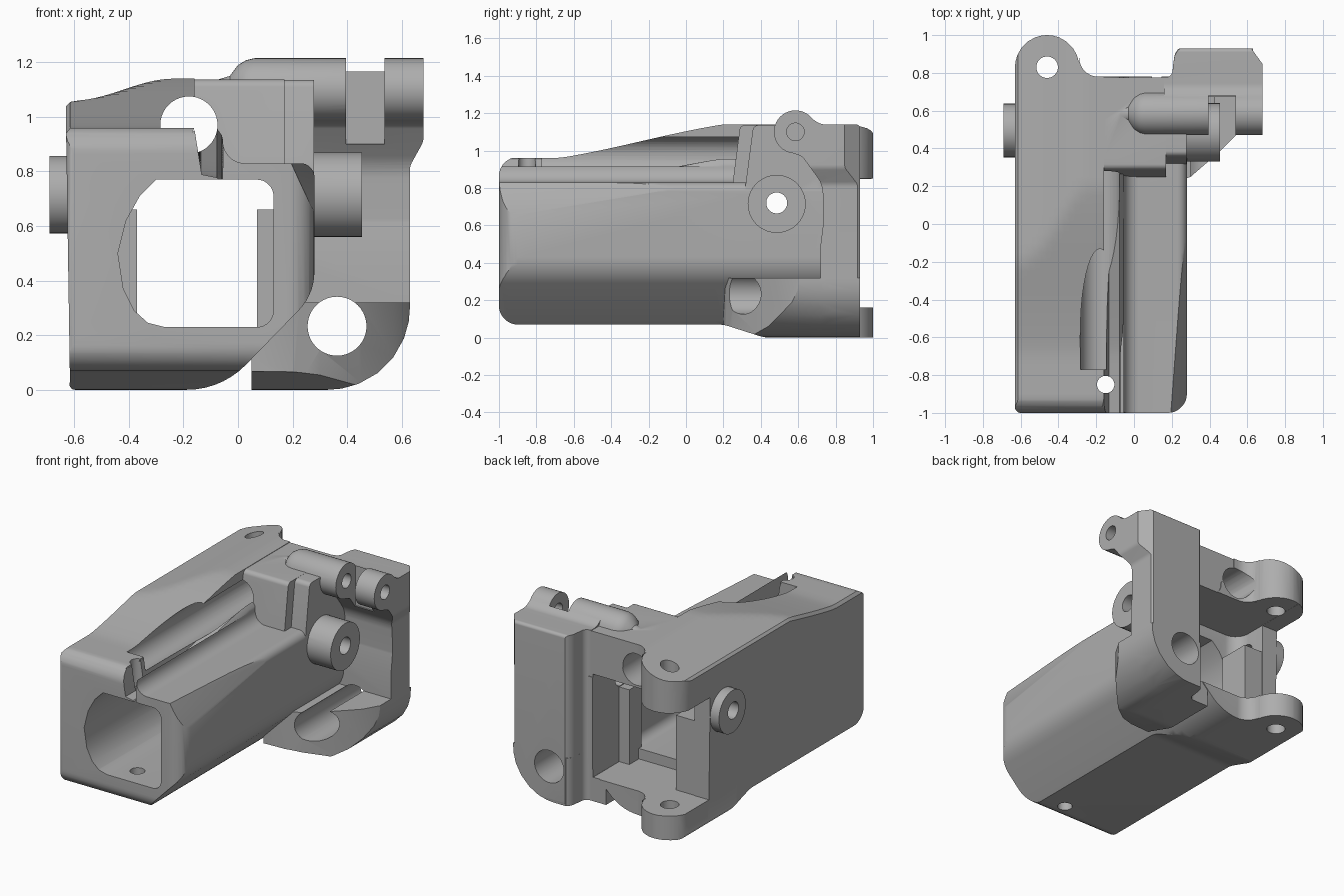
import bpy, bmesh, math
from mathutils import Vector

old = bpy.data.objects.get("Cube")
if old:
    bpy.data.objects.remove(old, do_unlink=True)

grey = bpy.data.materials.new("plain_grey")
grey.use_nodes = True
grey.diffuse_color = (0.42, 0.42, 0.42, 1)
grey.node_tree.nodes["Principled BSDF"].inputs["Base Color"].default_value = grey.diffuse_color


def rounded(corners, steps=7):
    """Fillet each (u, v, radius) corner of a polygon."""
    out = []
    for i, (u, v, *r) in enumerate(corners):
        p = Vector((u, v))
        if not r:
            out.append(p)
            continue
        a = Vector(corners[i - 1][:2]) - p
        b = Vector(corners[(i + 1) % len(corners)][:2]) - p
        half = a.angle(b) / 2
        a.normalize()
        b.normalize()
        centre = p + (a + b).normalized() * r[0] / math.sin(half)
        start = p + a * r[0] / math.tan(half) - centre
        end = p + b * r[0] / math.tan(half) - centre
        for k in range(steps + 1):
            d = start.lerp(end, k / steps)
            out.append(centre + d.normalized() * r[0])
    return out


def place(axis, u, v, w):
    return {"X": (w, u, v), "Y": (u, w, v), "Z": (u, v, w)}[axis]


def loft(name, rings):
    """Closed solid through rings with equal point counts."""
    bm = bmesh.new()
    loops = [[bm.verts.new(p) for p in ring] for ring in rings]
    for a, b in zip(loops, loops[1:]):
        for i in range(len(a)):
            bm.faces.new((a[i - 1], a[i], b[i], b[i - 1]))
    bm.faces.new(loops[0])
    bm.faces.new(loops[-1])
    bmesh.ops.recalc_face_normals(bm, faces=bm.faces)
    mesh = bpy.data.meshes.new(name)
    bm.to_mesh(mesh)
    bm.free()
    mesh.materials.append(grey)
    ob = bpy.data.objects.new(name, mesh)
    bpy.context.collection.objects.link(ob)
    return ob


def prism(name, axis, corners, a, b):
    pts = rounded(corners)
    return loft(name, [[place(axis, p.x, p.y, w) for p in pts] for w in (a, b)])


def rod(name, axis, u, v, r, a, b, sides=40):
    ang = [2 * math.pi * i / sides for i in range(sides)]
    return loft(name, [[place(axis, u + r * math.cos(t), v + r * math.sin(t), w)
                        for t in ang] for w in (a, b)])


def box(name, x, y, z):
    return prism(name, "Z", [(x[0], y[0]), (x[1], y[0]), (x[1], y[1]), (x[0], y[1])], *z)


def combine(target, tools, operation):
    for tool in tools:
        mod = target.modifiers.new("combine", "BOOLEAN")
        mod.operation = operation
        mod.solver = "EXACT"
        mod.object = tool
        bpy.context.view_layer.objects.active = target
        bpy.ops.object.modifier_apply(modifier=mod.name)
        bpy.data.objects.remove(tool, do_unlink=True)
    return target


def ease(t):
    t = min(1, max(0, t))
    return t * t * (3 - 2 * t)


def roof(y):
    """Height of the top ridge along the length."""
    t = min(1, max(0, (y + 0.68) / 0.88))
    return 0.96 + 0.18 * (0.75 * t + 0.25 * ease(t))


# Main housing: section lofted along the length under a rising roof
section = rounded([(-0.63, 0, 0.02), (-0.06, 0, 0.3), (0.28, 0.35, 0.2), (0.28, 0.83, 0.05),
                   (-0.05, 0.83, 0.08), (-0.07, 1.14, 0.06)])
section += [Vector((x, 1.06 + 0.08 * ease((x + 0.6) / 0.36)))
            for x in [-0.16 - 0.03 * i for i in range(15)]]
section += [Vector((-0.615, 1.055)), Vector((-0.63, 1.04))]


def ring(y):
    pts = []
    for p in section:
        z = p.y
        if z > 0.92:
            drop = 1.14 - z if p.x > -0.15 else (0.02 if p.x < -0.625 else 0)
            z = min(z, roof(y) - drop)
        pts.append((p.x, y, z))
    return pts


housing = loft("housing", [ring(-1.05 + 0.05 * i) for i in range(43)])
side_clip = [(-1, 0.07, 0.1), (0.2, 0.07, 0.2), (0.42, 0, 0.2), (1.1, 0), (1.1, 1.4),
             (-0.8, 1.4), (-0.8, 0.97), (-1, 0.96, 0.1)]
plan = [(-0.63, -1, 0.03), (0.28, -1, 0.1), (0.28, 0.78), (-0.29, 0.78, 0.1),
        (-0.29, 1.0, 0.169), (-0.63, 1.0, 0.169)]
combine(housing, [prism("side_clip", "X", side_clip, -2, 2),
                  prism("plan_clip", "Z", plan, -1, 2)], "INTERSECT")

# Tapering flat on the upper side edge
taper = loft("edge_taper", [
    [(0.29, -1.1, 0.6), (0.32, -1.1, 0.9), (0.17, -1.1, 0.87)],
    [(0.29, 0.22, 0.82), (0.32, 0.22, 0.9), (0.27, 0.22, 0.85)]])
combine(housing, [taper], "DIFFERENCE")

# Stepped shoulder behind the low side
shoulder = prism("shoulder", "X", [(0.25, 0.7), (0.25, 0.83), (0.29, 1.137, 0.03),
                                   (0.775, 1.137), (0.775, 0.7)], -0.2, 0.17)
shoulder_side = prism("shoulder_side", "X", [(0.31, 0.7), (0.32, 0.83), (0.36, 1.136, 0.03),
                                             (0.774, 1.136), (0.774, 0.7)], -0.19, 0.279)

# Rear pillar with overhanging hinge
pillar = prism("pillar", "X", [(0.93, 0, 0.02), (0.93, 1.14, 0.02), (0.72, 1.14, 0.08),
                               (0.66, 1.18), (0.585, 1.16), (0.53, 1.0), (0.62, 0.97, 0.05),
                               (0.73, 0.82, 0.15), (0.735, 0.62, 0.1), (0.72, 0.5),
                               (0.72, 0)], 0.16, 0.68)
face_clip = [(0.1, 0), (0.63, 0, 0.3), (0.63, 0.82, 0.06), (0.68, 0.91, 0.06), (0.68, 1.4), (0.1, 1.4)]
pillar_plan = [(0.1, 0.4), (0.7, 0.4), (0.7, 0.82), (0.61, 0.945, 0.04), (0.22, 0.945, 0.08),
               (0.2, 0.775, 0.04), (0.1, 0.775)]
barrel = loft("barrel", [
    [(x, 0.585 + r * math.cos(t), 1.1 + r * math.sin(t))
     for t in [2 * math.pi * i / 40 for i in range(40)]]
    for x, r in [(-0.08, 0.035), (-0.03, 0.05), (0.0, 0.09), (0.03, 0.108), (0.06, 0.115), (0.68, 0.115)]])
combine(pillar, [prism("face_clip", "Y", face_clip, -1, 2),
                 prism("pillar_plan", "Z", pillar_plan, -1, 2)], "INTERSECT")

# Rounded base flange beneath the pillar
flange = prism("flange", "Y", [(0.0, 0), (0.63, 0, 0.3), (0.63, 0.32), (0.0, 0.32)], 0.1, 0.929)
flange_plan = [(0.05, 0.2), (0.2, 0.21), (0.3, 0.25), (0.45, 0.38), (0.57, 0.5), (0.64, 0.62),
               (0.64, 0.95), (0.22, 0.95, 0.08), (0.2, 0.775, 0.04), (0.05, 0.775)]
combine(flange, [prism("flange_plan", "Z", flange_plan, -1, 2),
                 prism("flange_side", "X", side_clip, -2, 2)], "INTERSECT")

bosses = [rod("boss_outer", "X", 0.485, 0.715, 0.155, 0.2, 0.455),
          rod("boss_inner", "X", 0.495, 0.715, 0.142, -0.69, -0.55)]
combine(housing, [shoulder, shoulder_side, flange, pillar, barrel] + bosses, "UNION")

# Main tunnel and open rear pocket
tunnel = [(-0.30, 0.77), (-0.36, 0.71), (-0.41, 0.62), (-0.44, 0.5), (-0.42, 0.37), (-0.38, 0.29),
          (-0.33, 0.245), (-0.27, 0.23), (0.13, 0.23, 0.06), (0.13, 0.77, 0.06)]
cutters = [prism("tunnel", "Y", tunnel, -1.5, 1.5),
           prism("pocket", "Z", [(-0.51, 0.4, 0.1), (0.145, 0.4, 0.03), (0.145, 1.3), (-0.51, 1.3)], 0.16, 0.85),
           box("rear_gap", (-1, 0.146), (0.64, 1.3), (0.161, 0.849))]
combine(housing, cutters, "DIFFERENCE")

# Posts inside the pocket
posts = [box("post_a", (-0.52, -0.37), (0.42, 0.635), (0.1, 0.66)),
         box("post_b", (0.07, 0.18), (0.37, 0.5), (0.1, 0.66))]
combine(housing, posts, "UNION")

# Bores, pin holes and hinge notch
holes = [rod("top_bore", "Y", -0.18, 0.97, 0.105, -0.77, 1.3),
         rod("base_bore", "Y", 0.363, 0.233, 0.108, 0.15, 1.3),
         rod("cross_pin", "X", 0.485, 0.72, 0.056, -1, 1),
         rod("hinge_pin", "X", 0.585, 1.1, 0.047, 0.3, 1),
         rod("ear_pin", "Z", -0.46, 0.83, 0.057, -1, 2),
         rod("front_pin", "Z", -0.15, -0.85, 0.046, -1, 2),
         box("hinge_notch", (0.395, 0.537), (0.3, 0.68), (0.9, 1.4))]
combine(housing, holes, "DIFFERENCE")

# Shading
bpy.ops.object.select_all(action="DESELECT")
housing.select_set(True)
bpy.context.view_layer.objects.active = housing
bpy.ops.object.shade_smooth_by_angle(angle=math.radians(30))
